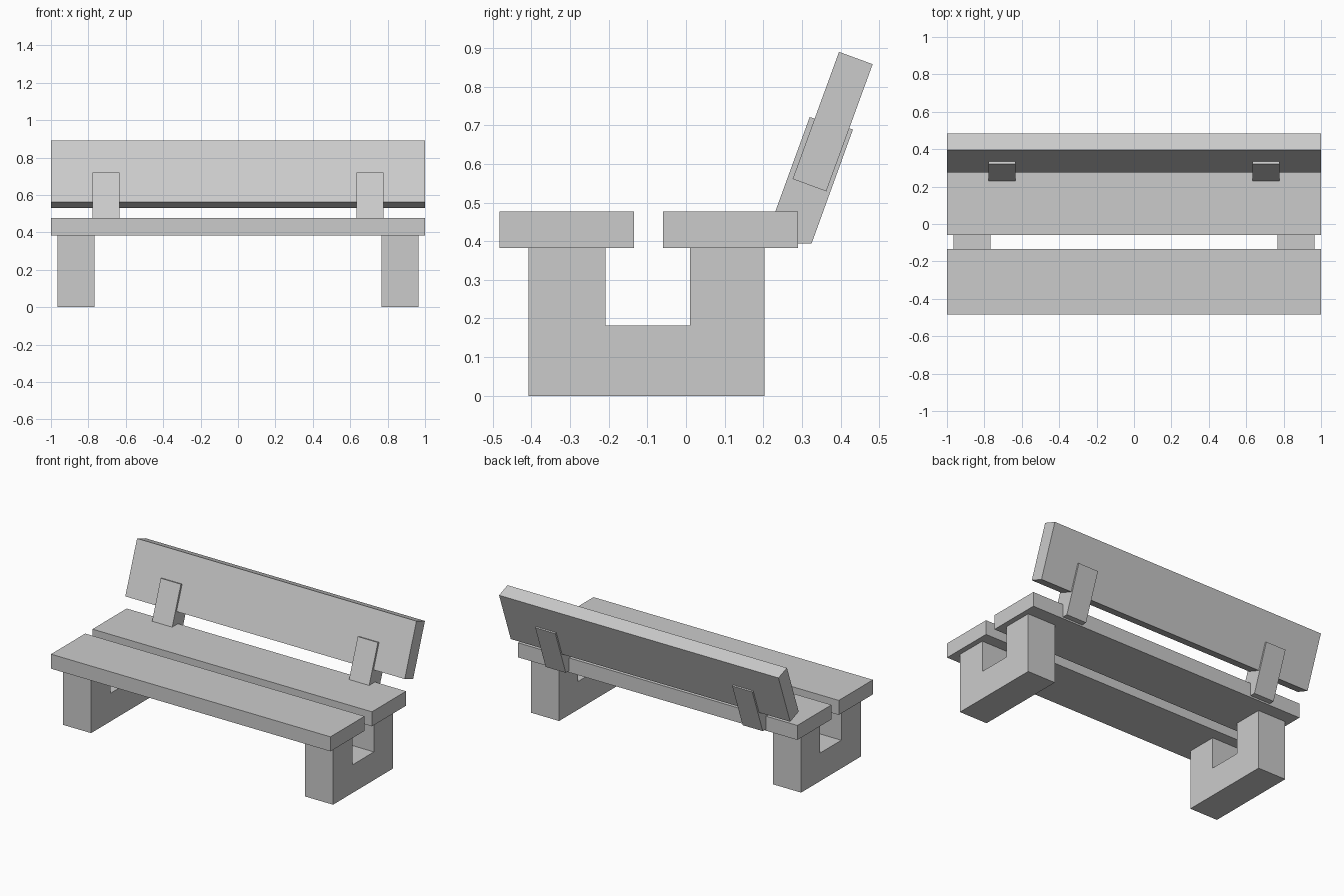
import bpy, bmesh

if "Cube" in bpy.data.objects:
    bpy.data.objects.remove(bpy.data.objects["Cube"])


def extrude_profile(name, profile, x_centre, width):
    """Solid made by sweeping a (y, z) outline along x."""
    bm = bmesh.new()
    x0 = x_centre - width / 2
    face = bm.faces.new([bm.verts.new((x0, y, z)) for y, z in profile])
    ext = bmesh.ops.extrude_face_region(bm, geom=[face])
    moved = [v for v in ext["geom"] if isinstance(v, bmesh.types.BMVert)]
    bmesh.ops.translate(bm, verts=moved, vec=(width, 0, 0))
    bmesh.ops.recalc_face_normals(bm, faces=bm.faces)
    mesh = bpy.data.meshes.new(name)
    bm.to_mesh(mesh)
    bm.free()
    obj = bpy.data.objects.new(name, mesh)
    bpy.context.collection.objects.link(obj)
    return obj


def rect(y0, y1, z0, z1):
    return [(y0, z0), (y1, z0), (y1, z1), (y0, z1)]


SEAT_Z0, SEAT_Z1 = 0.383, 0.477

# Seat planks
extrude_profile("front_seat_plank", rect(-0.483, -0.134, SEAT_Z0, SEAT_Z1), 0, 2)
extrude_profile("rear_seat_plank", rect(-0.059, 0.29, SEAT_Z0, SEAT_Z1), 0, 2)

# Leaning backrest board
backrest = [(0.276, 0.561), (0.363, 0.529), (0.483, 0.858), (0.396, 0.89)]
extrude_profile("backrest", backrest, 0, 2)

# U-shaped legs and tilted backrest brackets on both sides
leg = [(-0.408, 0), (0.203, 0), (0.203, SEAT_Z0), (0.01, SEAT_Z0),
       (0.01, 0.182), (-0.208, 0.182), (-0.208, SEAT_Z0), (-0.408, SEAT_Z0)]
bracket = [(0.201, 0.394), (0.325, 0.394), (0.432, 0.689), (0.32, 0.721)]
for side, s in (("left", -1), ("right", 1)):
    extrude_profile(side + "_leg", leg, s * 0.866, 0.2)
    extrude_profile(side + "_bracket", bracket, s * 0.705, 0.144)
